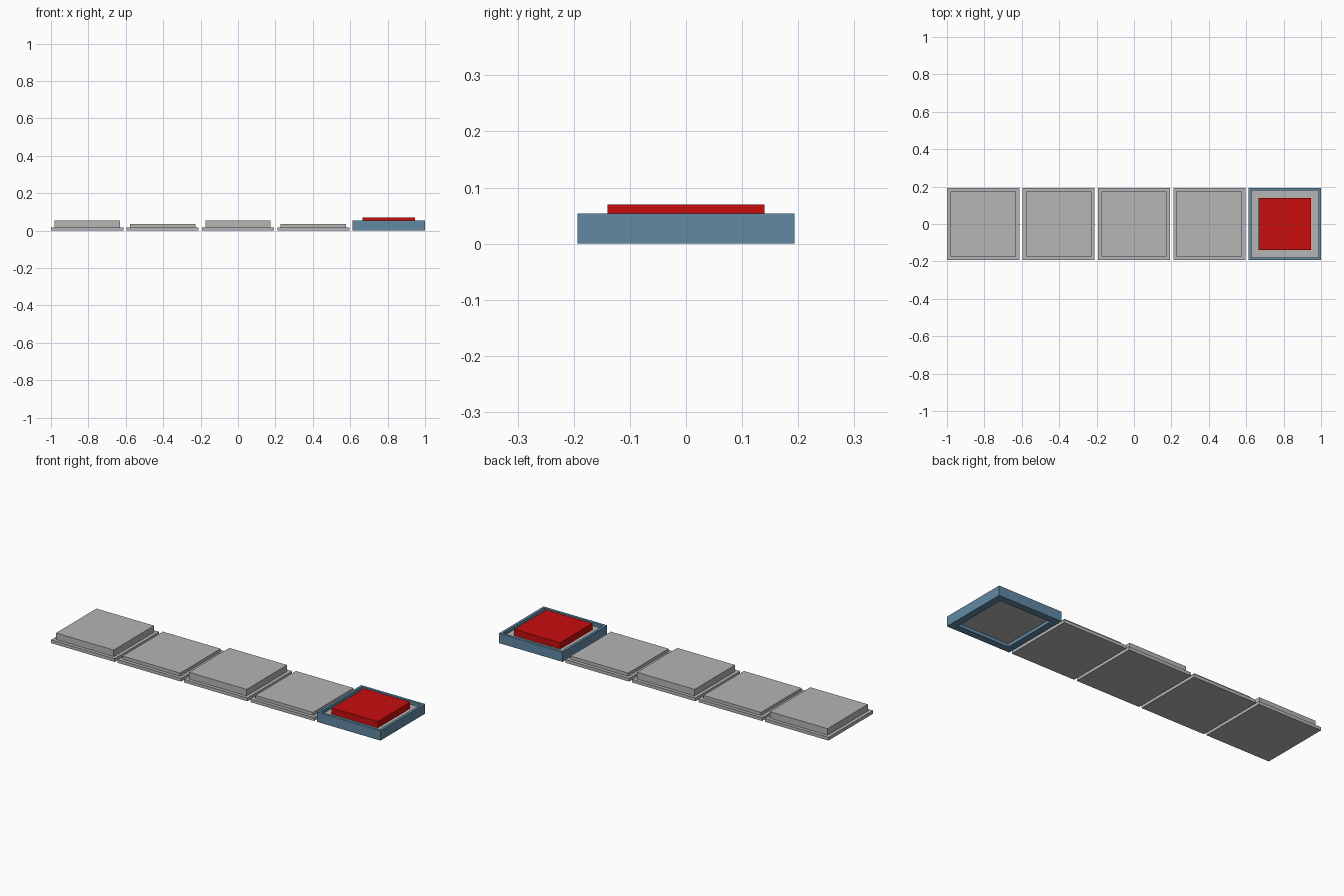
import bpy
import bmesh

if "Cube" in bpy.data.objects:
    bpy.data.objects.remove(bpy.data.objects["Cube"])


def material(name, rgb):
    m = bpy.data.materials.new(name)
    m.diffuse_color = (*rgb, 1)
    m.use_nodes = True
    m.node_tree.nodes["Principled BSDF"].inputs["Base Color"].default_value = m.diffuse_color
    return m


GREY = material("light grey", (0.46, 0.46, 0.46))
BLUE = material("steel blue", (0.12, 0.25, 0.37))
RED = material("red", (0.58, 0.004, 0.004))

PITCH = 0.4033   # spacing of the tiles along x
HALF = 0.1933    # half width of a tile
RIM = 0.0175     # height of the tile base
LOW, HIGH = 0.035, 0.0535


def revolve_square(name, x, profile, mat, closed=False):
    """Sweep a (half width, z) profile around a square; cap its ends if open."""
    bm = bmesh.new()
    rings = []
    for h, z in profile:
        rings.append([bm.verts.new((x + sx * h, sy * h, z))
                      for sx, sy in ((-1, -1), (1, -1), (1, 1), (-1, 1))])
    pairs = list(zip(rings, rings[1:]))
    if closed:
        pairs.append((rings[-1], rings[0]))
    else:
        bm.faces.new(rings[0][::-1])
        bm.faces.new(rings[-1])
    for a, b in pairs:
        for i in range(4):
            j = (i + 1) % 4
            bm.faces.new((a[i], a[j], b[j], b[i]))
    bmesh.ops.recalc_face_normals(bm, faces=bm.faces)
    mesh = bpy.data.meshes.new(name)
    bm.to_mesh(mesh)
    bm.free()
    mesh.materials.append(mat)
    ob = bpy.data.objects.new(name, mesh)
    bpy.context.collection.objects.link(ob)
    return ob


# Four stepped grey tiles, alternating tall and low
for i in range(4):
    top = HIGH if i % 2 == 0 else LOW
    label = "tall_tile" if i % 2 == 0 else "low_tile"
    revolve_square(f"{label}_{i // 2 + 1}", (i - 2) * PITCH,
                   [(HALF, 0), (HALF, RIM), (0.175, RIM), (0.175, top)], GREY)

# Button at the end: blue frame with a bottom lip, grey plate and red pad
X = 2 * PITCH
revolve_square("button_frame", X,
               [(HALF, 0), (HALF, HIGH), (0.179, HIGH), (0.179, RIM),
                (0.156, RIM), (0.156, 0)], BLUE, closed=True)
revolve_square("button_plate", X, [(0.179, RIM), (0.179, LOW)], GREY)
revolve_square("button_pad", X, [(0.14, LOW), (0.14, 0.07)], RED)
